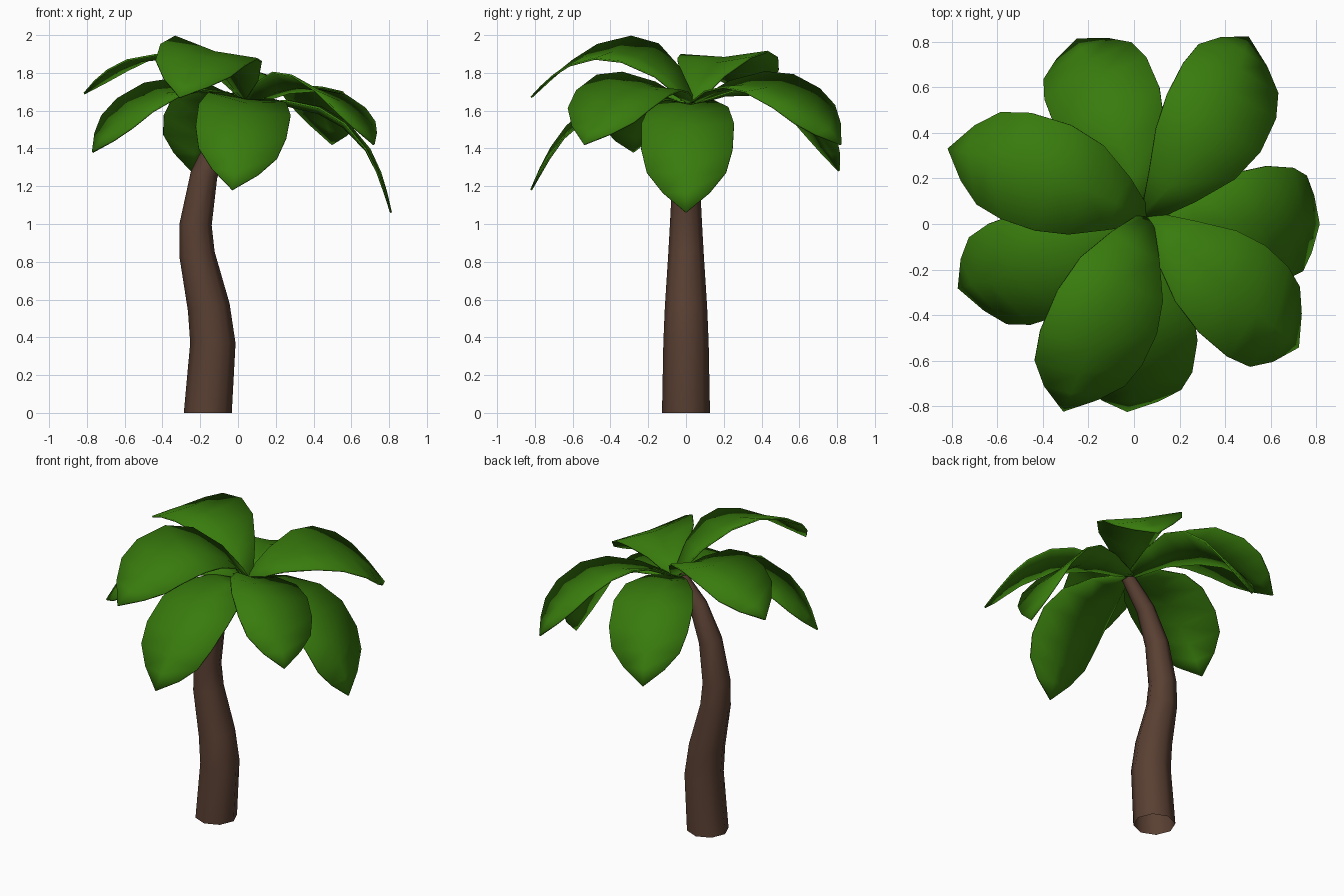
import bpy, bmesh, math
from mathutils import Vector

if "Cube" in bpy.data.objects:
    bpy.data.objects.remove(bpy.data.objects["Cube"])


def material(name, color):
    m = bpy.data.materials.new(name)
    m.diffuse_color = (*color, 1)
    m.use_nodes = True
    m.node_tree.nodes["Principled BSDF"].inputs["Base Color"].default_value = m.diffuse_color
    return m


BARK = material("bark", (0.10, 0.05, 0.032))
GREEN = material("leaf_green", (0.04, 0.20, 0.004))


def finish(name, bm, mat):
    bmesh.ops.recalc_face_normals(bm, faces=bm.faces)
    mesh = bpy.data.meshes.new(name)
    bm.to_mesh(mesh)
    bm.free()
    mesh.materials.append(mat)
    ob = bpy.data.objects.new(name, mesh)
    bpy.context.collection.objects.link(ob)
    bpy.ops.object.select_all(action='DESELECT')
    ob.select_set(True)
    bpy.context.view_layer.objects.active = ob
    bpy.ops.object.shade_smooth_by_angle(angle=math.radians(60))
    return ob


# Trunk: open eight-sided tapering tube along an S-shaped path (x, z, radius)
def trunk(path, sides=8):
    bm = bmesh.new()
    pts = [Vector((x, 0, z)) for x, z, r in path]
    rings = []
    for i, (x, z, r) in enumerate(path):
        t = (pts[min(i + 1, len(pts) - 1)] - pts[max(i - 1, 0)]).normalized()
        if i == 0:
            t = Vector((0, 0, 1))
        y = Vector((0, 1, 0))
        u = y.cross(t)
        ring = []
        for k in range(sides):
            a = math.tau * k / sides
            ring.append(bm.verts.new(pts[i] + r * (math.cos(a) * u + math.sin(a) * y)))
        rings.append(ring)
    for a, b in zip(rings, rings[1:]):
        for k in range(sides):
            j = (k + 1) % sides
            bm.faces.new((a[k], a[j], b[j], b[k]))
    return finish("trunk", bm, BARK)


trunk([(-0.16, 0, 0.127), (-0.133, 0.37, 0.12), (-0.155, 0.56, 0.112),
       (-0.217, 0.84, 0.094), (-0.224, 1.0, 0.085), (-0.18, 1.26, 0.072),
       (-0.09, 1.47, 0.056), (0.05, 1.64, 0.04)])

# Leaf outline: fraction along the rib, half width
OUTLINE = [(0, 0.03), (0.17, 0.125), (0.34, 0.21), (0.5, 0.245),
           (0.68, 0.242), (0.81, 0.21), (0.91, 0.125), (1, 0.0)]


# Leaf: arched rib from crown to tip, rolled about its own axis, bowed sideways
def leaf(name, tip, roll, sag, bow):
    base, tip = Vector((0.055, 0.03, 1.63)), Vector(tip)
    chord = tip - base
    right = chord.cross(Vector((0, 0, 1))).normalized()
    up = right.cross(chord).normalized()
    ctrl = (base + tip) / 2 + (up * sag + right * bow) * 2
    bm = bmesh.new()
    rows = []
    a = math.radians(roll)
    for t, w in OUTLINE:
        p = base * (1 - t) ** 2 + ctrl * 2 * t * (1 - t) + tip * t * t
        tan = ((ctrl - base) * (1 - t) + (tip - ctrl) * t).normalized()
        n = right.cross(tan).normalized()
        across = tan.cross(n)
        fold = 0.25 - 0.3 * t      # shallow V at the stem, flat at the tip
        if w == 0:
            rows.append([bm.verts.new(p)])
            continue
        side = across * math.cos(a) + n * math.sin(a)
        nn = side.cross(tan)
        rows.append([bm.verts.new(p + side * w * s + nn * fold * w * abs(s)) for s in (-1, 0, 1)])
    for r, q in zip(rows, rows[1:]):
        for k in (0, 1):
            if len(q) == 1:
                bm.faces.new((r[k], r[k + 1], q[0]))
            else:
                bm.faces.new((r[k], r[k + 1], q[k + 1], q[k]))
    ob = finish(name, bm, GREEN)
    mod = ob.modifiers.new("thickness", 'SOLIDIFY')
    mod.thickness = 0.01
    mod.offset = 0


for name, tip, roll, sag, bow in [
    ("leaf_right", (0.81, 0.0, 1.06), 0, 0.21, 0),
    ("leaf_front_right", (0.72, -0.54, 1.42), 13, 0.19, 0),
    ("leaf_front_low", (-0.03, -0.82, 1.18), 8, 0.20, -0.03),
    ("leaf_front_high", (-0.31, -0.82, 1.67), 14, 0.26, 0),
    ("leaf_left_low", (-0.77, -0.28, 1.38), 8, 0.19, -0.025),
    ("leaf_left_high", (-0.815, 0.33, 1.69), 2, 0.22, 0.03),
    ("leaf_back_left", (-0.25, 0.81, 1.28), 0, 0.21, 0.015),
    ("leaf_back_right", (0.5, 0.82, 1.42), -11, 0.20, 0.05),
]:
    leaf(name, tip, roll, sag, bow)
